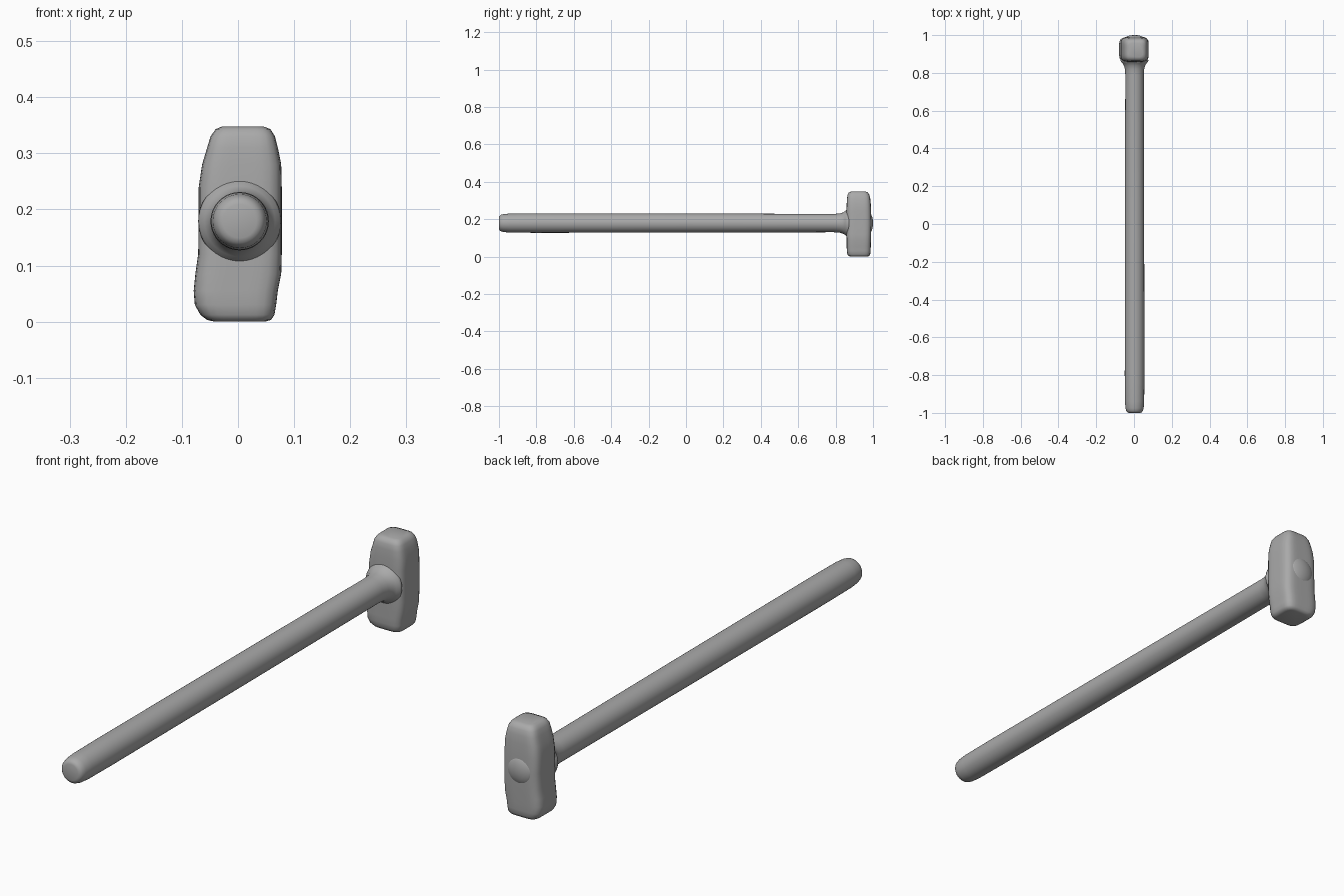
import bpy, bmesh, math

cube = bpy.data.objects.get("Cube")
if cube:
    bpy.data.objects.remove(cube, do_unlink=True)

grey = bpy.data.materials.new("plain_grey")
grey.use_nodes = True
colour = (0.4, 0.4, 0.4, 1)
grey.diffuse_color = colour
grey.node_tree.nodes["Principled BSDF"].inputs["Base Color"].default_value = colour


def superellipse(a, b, power, count):
    """Points of a rounded rectangle; power 2 gives an ellipse."""
    points = []
    for i in range(count):
        t = math.tau * i / count
        c, s = math.cos(t), math.sin(t)
        r = (abs(c) ** power + abs(s) ** power) ** (-1 / power)
        points.append((a * r * c, b * r * s))
    return points


def loft(name, rings):
    """Skin a list of closed rings and cap both ends."""
    bm = bmesh.new()
    rows = [[bm.verts.new(p) for p in ring] for ring in rings]
    n = len(rows[0])
    for low, high in zip(rows, rows[1:]):
        for i in range(n):
            j = (i + 1) % n
            bm.faces.new((low[i], low[j], high[j], high[i]))
    bm.faces.new(rows[0][::-1])
    bm.faces.new(rows[-1])
    bmesh.ops.recalc_face_normals(bm, faces=bm.faces)
    mesh = bpy.data.meshes.new(name)
    bm.to_mesh(mesh)
    bm.free()
    mesh.materials.append(grey)
    obj = bpy.data.objects.new(name, mesh)
    bpy.context.collection.objects.link(obj)
    bpy.ops.object.select_all(action="DESELECT")
    obj.select_set(True)
    bpy.context.view_layer.objects.active = obj
    bpy.ops.object.shade_smooth_by_angle(angle=math.radians(60))
    return obj


# Head: rounded block, slightly lopsided; height, left/right and front/back limits
head_profile = [
    (0.000, -0.042, 0.048, 0.880, 0.970),
    (0.003, -0.055, 0.059, 0.869, 0.980),
    (0.012, -0.067, 0.065, 0.863, 0.985),
    (0.030, -0.077, 0.068, 0.860, 0.987),
    (0.055, -0.079, 0.071, 0.859, 0.988),
    (0.085, -0.076, 0.077, 0.859, 0.989),
    (0.120, -0.071, 0.078, 0.858, 0.990),
    (0.180, -0.070, 0.078, 0.858, 0.991),
    (0.240, -0.070, 0.078, 0.858, 0.990),
    (0.280, -0.064, 0.077, 0.859, 0.988),
    (0.310, -0.055, 0.071, 0.861, 0.985),
    (0.330, -0.049, 0.066, 0.864, 0.980),
    (0.343, -0.040, 0.058, 0.871, 0.972),
    (0.348, -0.028, 0.045, 0.884, 0.958),
]
head_rings = []
for z, x0, x1, y0, y1 in head_profile:
    outline = superellipse((x1 - x0) / 2, (y1 - y0) / 2, 5, 40)
    head_rings.append([((x0 + x1) / 2 + u, (y0 + y1) / 2 + v, z) for u, v in outline])
loft("hammer_head", head_rings)


def turned(name, profile, x=0.003, z=0.179):
    """Round part along y from (y, radius) pairs."""
    loft(name, [[(x + u, y, z + v) for u, v in superellipse(r, r, 2, 40)]
                for y, r in profile])


# Handle: long round shaft with a rounded butt and a flare into the head
turned("handle", [(-1.0, 0.030), (-0.997, 0.038), (-0.990, 0.044), (-0.975, 0.048),
                  (-0.94, 0.051), (-0.8, 0.052), (0, 0.051), (0.79, 0.049),
                  (0.82, 0.051), (0.838, 0.056), (0.85, 0.063), (0.858, 0.071),
                  (0.866, 0.074), (0.90, 0.05)])

# Handle end: low swelling on the back of the head
turned("handle_end", [(0.96, 0.056), (0.986, 0.052), (0.992, 0.042),
                      (0.997, 0.028), (1.0, 0.010)])
